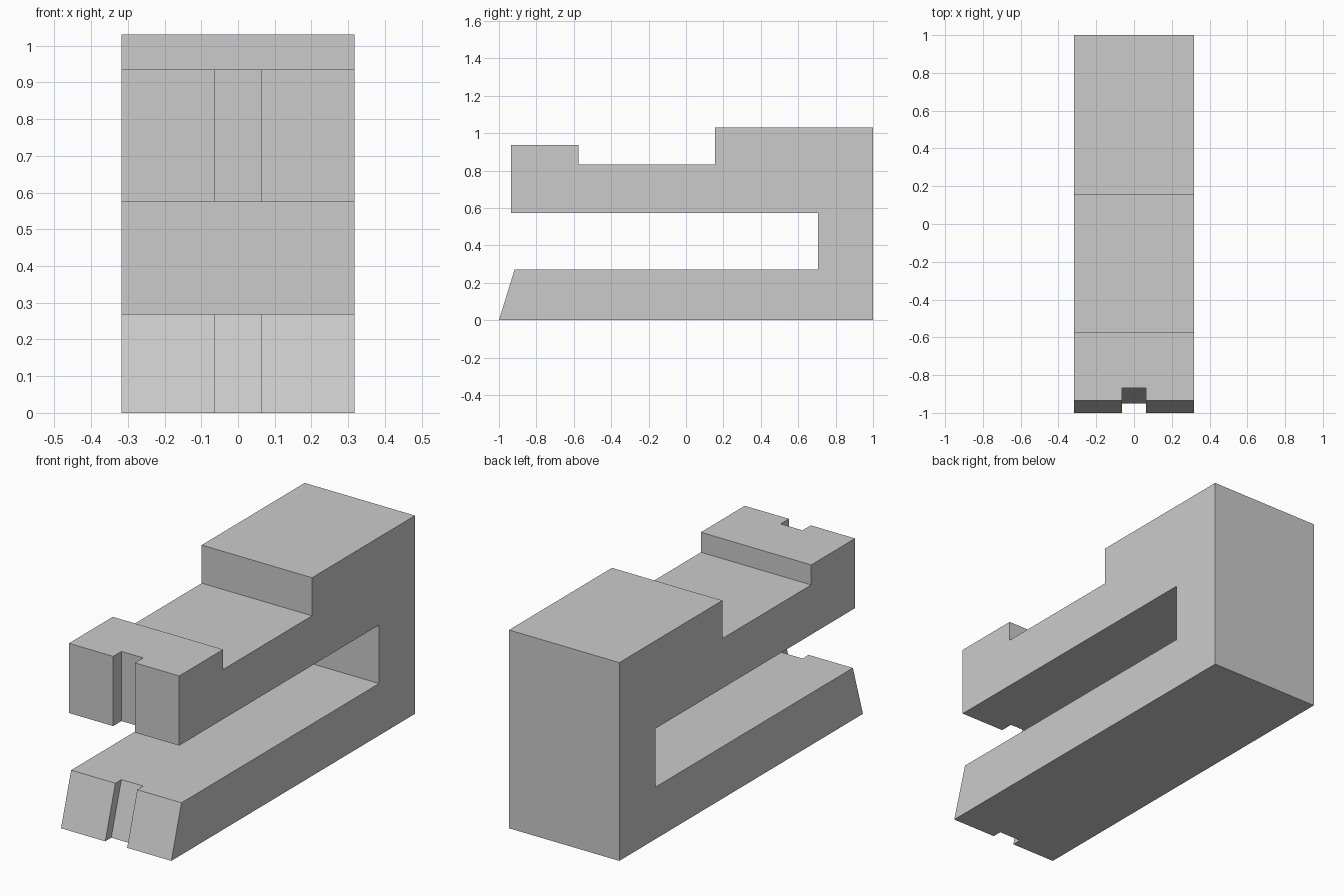
import bpy, bmesh

if "Cube" in bpy.data.objects:
    bpy.data.objects.remove(bpy.data.objects["Cube"])

HALF_WIDTH = 0.317
NOTCH_HALF = 0.063


def extrude_profile(name, points, half):
    """Solid from a (y, z) outline, extruded symmetrically along x."""
    bm = bmesh.new()
    face = bm.faces.new([bm.verts.new((-half, y, z)) for y, z in points])
    side = bmesh.ops.extrude_face_region(bm, geom=[face])
    verts = [v for v in side["geom"] if isinstance(v, bmesh.types.BMVert)]
    bmesh.ops.translate(bm, verts=verts, vec=(2 * half, 0, 0))
    bmesh.ops.recalc_face_normals(bm, faces=bm.faces)
    mesh = bpy.data.meshes.new(name)
    bm.to_mesh(mesh)
    bm.free()
    obj = bpy.data.objects.new(name, mesh)
    bpy.context.collection.objects.link(obj)
    return obj


# Sideways U body: base, back post and stepped upper arm
body = extrude_profile("body", [
    (-1, 0), (1, 0), (1, 1.03), (0.155, 1.03), (0.155, 0.832),
    (-0.575, 0.832), (-0.575, 0.936), (-0.935, 0.936), (-0.935, 0.574),
    (0.705, 0.574), (0.705, 0.27), (-0.917, 0.27)], HALF_WIDTH)

# Front notches: upright in the upper arm, parallel to the slope in the base
slope = 0.083 / 0.27
base_y = lambda z: -0.95 + slope * z
cutters = [
    extrude_profile("upper_notch_cutter", [
        (-1.2, 0.5), (-0.867, 0.5), (-0.867, 1.1), (-1.2, 1.1)], NOTCH_HALF),
    extrude_profile("base_notch_cutter", [
        (-1.2, -0.1), (base_y(-0.1), -0.1), (base_y(0.4), 0.4), (-1.2, 0.4)], NOTCH_HALF),
]
bpy.context.view_layer.objects.active = body
for cutter in cutters:
    cutter.hide_render = True
    cut = body.modifiers.new(cutter.name, 'BOOLEAN')
    cut.operation = 'DIFFERENCE'
    cut.solver = 'EXACT'
    cut.object = cutter
    bpy.ops.object.modifier_apply(modifier=cut.name)
    bpy.data.objects.remove(cutter)
